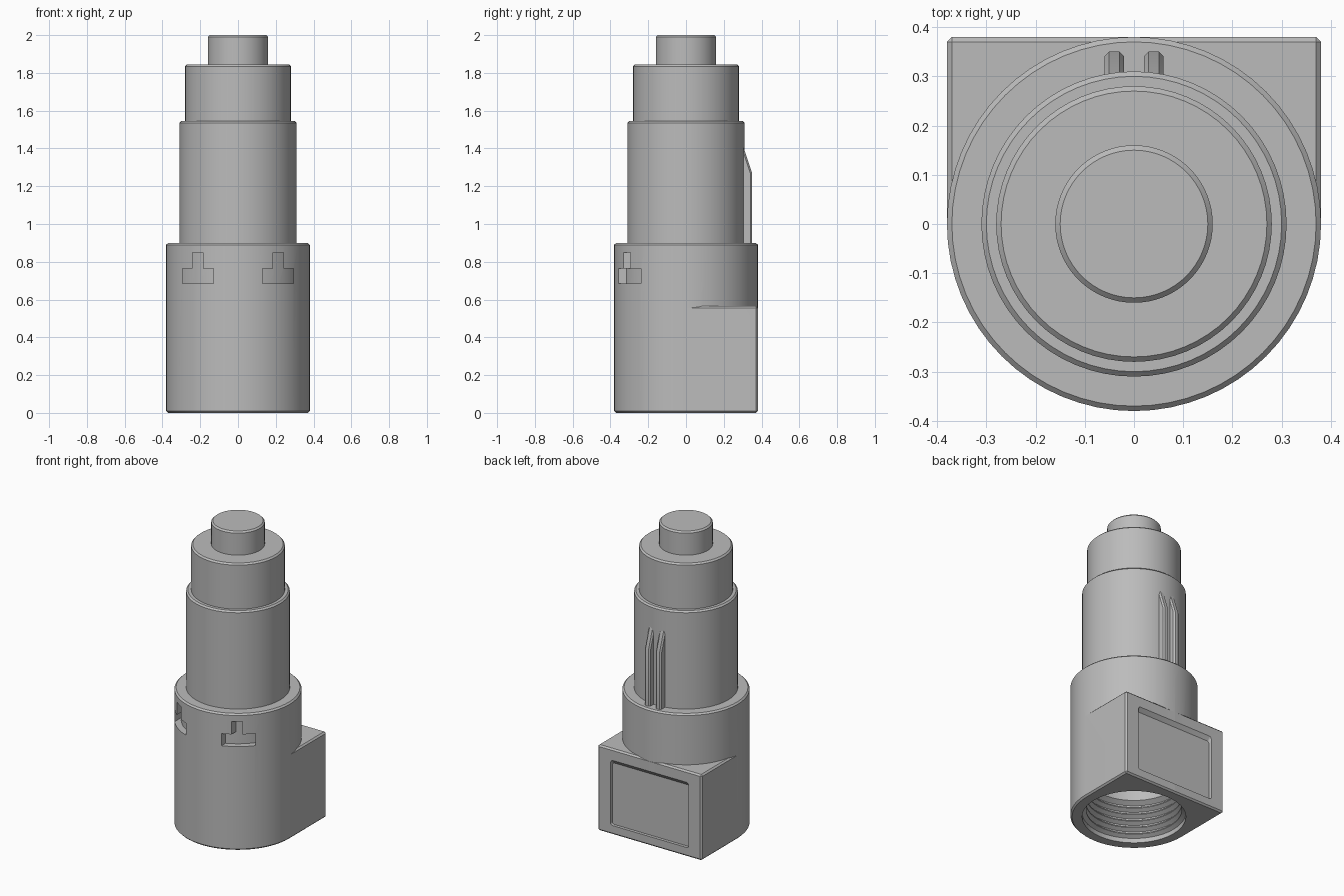
import bpy, bmesh
from math import pi
from mathutils import Vector

if "Cube" in bpy.data.objects:
    bpy.data.objects.remove(bpy.data.objects["Cube"])

GREY = (0.5, 0.5, 0.5, 1)
grey = bpy.data.materials.new("plain grey")
grey.use_nodes = True
grey.diffuse_color = GREY
grey.node_tree.nodes["Principled BSDF"].inputs["Base Color"].default_value = GREY


def finish(name, bm):
    bmesh.ops.recalc_face_normals(bm, faces=bm.faces)
    mesh = bpy.data.meshes.new(name)
    bm.to_mesh(mesh)
    bm.free()
    mesh.materials.append(grey)
    ob = bpy.data.objects.new(name, mesh)
    bpy.context.collection.objects.link(ob)
    return ob


def lathe(name, profile, steps=64):
    """Turn (radius, z) points about the z axis."""
    bm = bmesh.new()
    vs = [bm.verts.new((r, 0, z)) for r, z in profile]
    es = [bm.edges.new(pair) for pair in zip(vs, vs[1:])]
    bmesh.ops.spin(bm, geom=vs + es, cent=(0, 0, 0), axis=(0, 0, 1),
                   angle=2 * pi, steps=steps, use_merge=True)
    bmesh.ops.remove_doubles(bm, verts=bm.verts, dist=1e-5)
    return finish(name, bm)


def prism(name, points, sweep, pick=None, offset=0.01, segments=1):
    """Extrude a polygon; bevel the edges chosen by pick."""
    bm = bmesh.new()
    face = bm.faces.new([bm.verts.new(p) for p in points])
    out = bmesh.ops.extrude_face_region(bm, geom=[face], use_keep_orig=True)
    moved = [g for g in out["geom"] if isinstance(g, bmesh.types.BMVert)]
    bmesh.ops.translate(bm, verts=moved, vec=Vector(sweep))
    bmesh.ops.recalc_face_normals(bm, faces=bm.faces)
    if pick:
        edges = [e for e in bm.edges if pick(e.verts[0].co, e.verts[1].co)]
        bmesh.ops.bevel(bm, geom=edges, offset=offset, segments=segments,
                        profile=0.5, affect='EDGES')
    return finish(name, bm)


def combine(ob, tool, operation, keep=False):
    mod = ob.modifiers.new(operation, 'BOOLEAN')
    mod.operation, mod.solver, mod.object = operation, 'EXACT', tool
    bpy.context.view_layer.objects.active = ob
    bpy.ops.object.modifier_apply(modifier=mod.name)
    if not keep:
        bpy.data.objects.remove(tool)


# Stepped round body, each step with a small chamfer
C = 0.01
profile = [(0, 0), (0.38 - C, 0), (0.38, C)]
steps = [(0.38, 0.9), (0.31, 1.545), (0.28, 1.845), (0.16, 2.0)]
for i, (r, top) in enumerate(steps):
    if i:
        profile.append((r, steps[i - 1][1]))
    profile += [(r, top - C), (r - C, top)]
body = lathe("stepped_body", profile + [(0, 2.0)])

# Square block at the back, chamfered except where it meets the body
W, H = 0.38, 0.565
block = prism("back_block", [(-W, 0, 0), (W, 0, 0), (W, W, 0), (-W, W, 0)], (0, 0, H),
              lambda a, b: max(a.y, b.y) > 0.1, C)
combine(body, block, 'UNION')

# Bore with thread grooves at the bottom and a narrow outlet at the top
bore = [(0, -0.1), (0.31, -0.1), (0.31, 0.03)]
for i in range(5):
    z = 0.03 + i * 0.045
    bore += [(0.285, z + 0.015), (0.285, z + 0.022), (0.31, z + 0.037), (0.31, z + 0.045)]
bore += [(0.28, 0.275), (0.28, 0.8), (0.12, 0.86), (0.12, 2.1), (0, 2.1)]
combine(body, lathe("bore_cutter", bore), 'DIFFERENCE')

# Shallow T-shaped pockets on the front, with a curved floor
core = lathe("pocket_floor", [(0, 0.5), (0.34, 0.5), (0.34, 1), (0, 1)])
half = [(0.0825, 0.685), (0.0825, 0.765), (0.0275, 0.765), (0.0275, 0.85)]
tee = half + [(-x, z) for x, z in reversed(half)]
for cx in (-0.2125, 0.2125):
    cutter = prism("pocket_cutter", [(cx + x, -0.5, z) for x, z in tee], (0, 0.35, 0))
    combine(cutter, core, 'DIFFERENCE', keep=True)
    combine(body, cutter, 'DIFFERENCE')
bpy.data.objects.remove(core)

# Label recess on the back, with a sloped upper wall
side = [(0.36, 0.06), (0.36, 0.465), (0.40, 0.515), (0.40, 0.06)]
recess = prism("recess_cutter", [(-0.285, y, z) for y, z in side], (0.57, 0, 0),
               lambda a, b: abs(a.y - b.y) > 0.03, 0.015, 4)
combine(body, recess, 'DIFFERENCE')

# Two tapered guide ribs on the back of the shaft
rib_side = [(0.29, 0.89), (0.35, 0.89), (0.35, 1.27), (0.29, 1.45)]
parts = [body]
for name, x in (("left_guide_rib", 0.02), ("right_guide_rib", -0.06)):
    parts.append(prism(name, [(x, y, z) for y, z in rib_side], (0.04, 0, 0),
                       lambda a, b: abs(a.x - b.x) < 0.01 and max(a.y, b.y) > 0.34
                       and abs(a.z - b.z) > 0.1, 0.009))

# Smooth round walls, crisp edges
for ob in parts:
    bpy.ops.object.select_all(action='DESELECT')
    ob.select_set(True)
    bpy.context.view_layer.objects.active = ob
    bpy.ops.object.shade_smooth_by_angle(angle=pi / 6)
